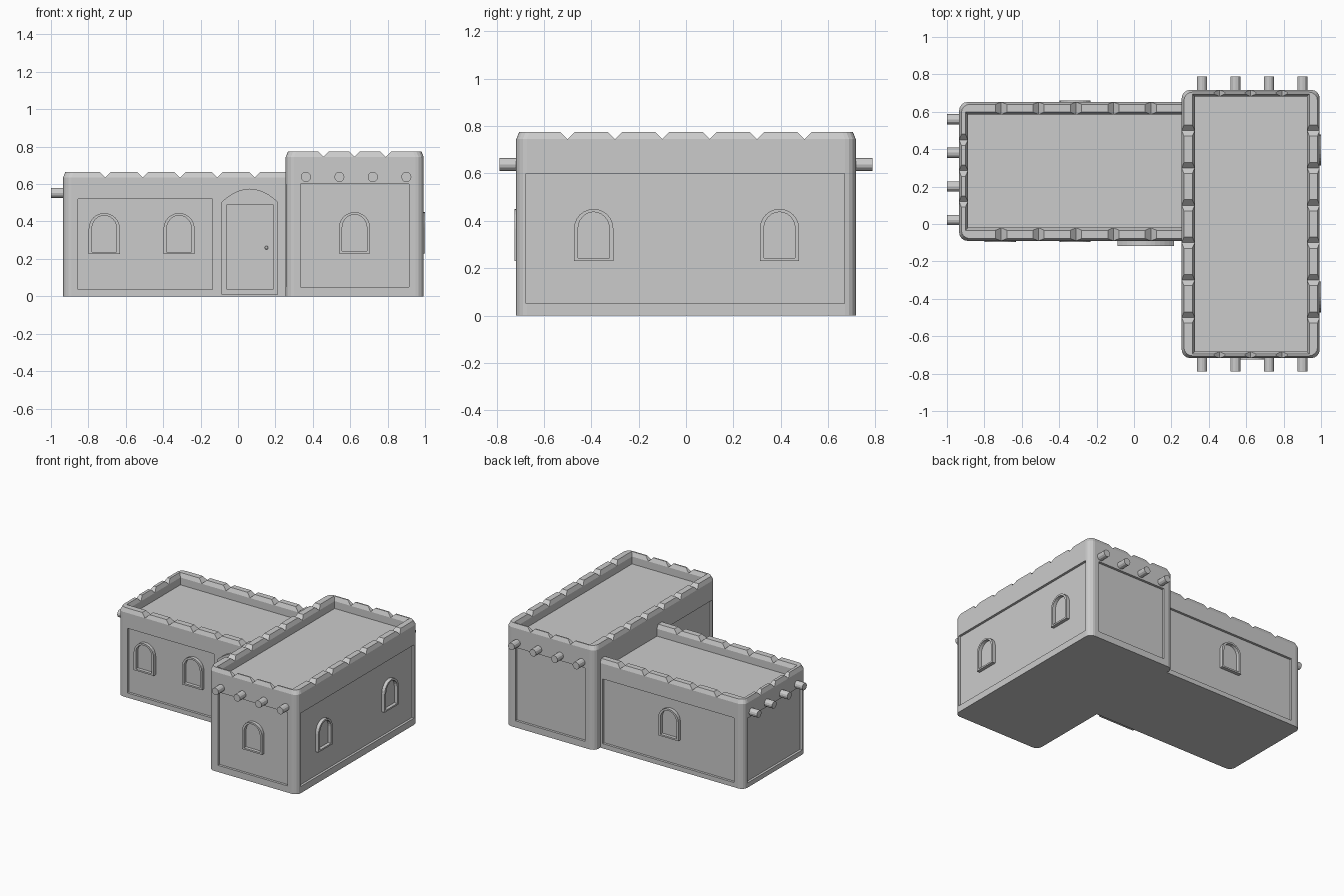
import bpy, bmesh, math
from mathutils import Matrix

if "Cube" in bpy.data.objects:
    bpy.data.objects.remove(bpy.data.objects["Cube"])

FRONT, RIGHT, BACK, LEFT = 0, 90, 180, -90


def finish(name, bm, side=0):
    bmesh.ops.rotate(bm, verts=bm.verts, cent=(0, 0, 0), matrix=Matrix.Rotation(math.radians(side), 3, 'Z'))
    bmesh.ops.recalc_face_normals(bm, faces=bm.faces)
    me = bpy.data.meshes.new(name)
    bm.to_mesh(me)
    bm.free()
    ob = bpy.data.objects.new(name, me)
    bpy.context.collection.objects.link(ob)
    return ob


def add_loft(bm, loops, closed=False):
    """Skin equal-length loops of points; cap the ends or close into a ring."""
    rings = [[bm.verts.new(p) for p in lp] for lp in loops]
    pairs = list(zip(rings, rings[1:]))
    if closed:
        pairs.append((rings[-1], rings[0]))
    else:
        bm.faces.new(rings[0])
        bm.faces.new(rings[-1])
    n = len(rings[0])
    for a, b in pairs:
        for i in range(n):
            j = (i + 1) % n
            bm.faces.new((a[i], a[j], b[j], b[i]))


def rounded_rect(x0, x1, y0, y1, z, r, seg=4):
    pts = []
    for k, (cx, cy) in enumerate([(x1 - r, y1 - r), (x0 + r, y1 - r), (x0 + r, y0 + r), (x1 - r, y0 + r)]):
        for i in range(seg + 1):
            a = math.pi / 2 * (k + i / seg)
            pts.append((cx + r * math.cos(a), cy + r * math.sin(a), z))
    return pts


def slab(bm, u0, u1, y0, y1, z0, z1):
    add_loft(bm, [[(u0, y0, z), (u1, y0, z), (u1, y1, z), (u0, y1, z)] for z in (z0, z1)])


def notch(bm, c, lo, hi, z, along_x):
    # V-shaped prism crossing one parapet wall
    tri = [(c, z - 0.03), (c + 0.05, z + 0.02), (c - 0.05, z + 0.02)]
    add_loft(bm, [[(t, u, h) if along_x else (u, t, h) for u, h in tri] for t in (lo, hi)])


def cut(ob, name, bm):
    cutter = finish(name, bm)
    cutter.hide_render = True
    mod = ob.modifiers.new(name, 'BOOLEAN')
    mod.operation, mod.solver, mod.object = 'DIFFERENCE', 'EXACT', cutter
    bpy.context.view_layer.objects.active = ob
    bpy.ops.object.modifier_apply(modifier=mod.name)
    bpy.data.objects.remove(cutter)


def block(name, box, top, pocket, floor, panels, xn, yn):
    x0, x1, y0, y1 = box
    bm = bmesh.new()
    loops = []
    for z, i in ((0, 0), (top - 0.03, 0), (top, 0.012)):
        loops.append(rounded_rect(x0 + i, x1 - i, y0 + i, y1 - i, z, 0.045))
    add_loft(bm, loops)
    ob = finish(name, bm)
    # sunken roof with sloped inner lip
    a, b, c, d = pocket
    bm = bmesh.new()
    loops = []
    for z, i in ((floor, 0), (top - 0.03, 0), (top + 0.001, 0.014), (top + 0.1, 0.014)):
        loops.append([(a - i, c - i, z), (b + i, c - i, z), (b + i, d + i, z), (a - i, d + i, z)])
    add_loft(bm, loops)
    # recessed wall panels
    for p in panels:
        slab(bm, *p)
    cut(ob, "roof_and_panel_cutter", bm)
    # parapet notches
    bm = bmesh.new()
    for x in xn:
        notch(bm, x, y0 - 0.05, c + 0.01, top, False)
        notch(bm, x, d - 0.01, y1 + 0.05, top, False)
    for y in yn:
        notch(bm, y, x0 - 0.05, a + 0.01, top, True)
        if b < x1:
            notch(bm, y, b - 0.01, x1 + 0.05, top, True)
    cut(ob, "notch_cutter", bm)
    return ob


R = 0.018  # panel recess depth
block("tall_wing", (0.255, 0.993, -0.717, 0.717), 0.775, (0.325, 0.925, -0.682, 0.682), 0.69,
      [(0.335, 0.915, -0.8, -0.717 + R, 0.05, 0.6),
       (0.335, 0.915, 0.717 - R, 0.8, 0.05, 0.6),
       (0.993 - R, 1.1, -0.675, 0.67, 0.05, 0.6),
       (0.2, 0.255 + R, -0.675, -0.13, 0.05, 0.6)],
      (0.457, 0.623, 0.79), [-0.5 + 0.2 * i for i in range(6)])

block("low_wing", (-0.935, 0.31, -0.09, 0.652), 0.665, (-0.888, 0.4, -0.02, 0.585), 0.58,
      [(-0.855, -0.135, -0.2, -0.09 + R, 0.035, 0.52),
       (-0.855, 0.235, 0.652 - R, 0.75, 0.035, 0.52),
       (-1.1, -0.935 + R, -0.045, 0.605, 0.035, 0.52)],
      [-0.71 + 0.2 * i for i in range(5)], (0.12, 0.285, 0.45))


def arch(u, w, z0, zs, rise, y, n=12):
    h = w / 2
    top = [(u + h * math.cos(math.pi * i / n), y, zs + rise * math.sin(math.pi * i / n)) for i in range(n + 1)]
    return [(u - h, y, z0), (u + h, y, z0)] + top


def frame(name, side, outer, inner, y_front, y_back):
    bm = bmesh.new()
    add_loft(bm, [arch(*outer, y_back), arch(*outer, y_front), arch(*inner, y_front), arch(*inner, y_back)], True)
    return finish(name, bm, side)


# Arched window frames: side, position along wall, wall distance, sill height
for side, u, d, z in ((FRONT, 0.623, 0.717, 0.23), (FRONT, -0.715, 0.09, 0.225), (FRONT, -0.315, 0.09, 0.225),
                      (RIGHT, -0.39, 0.993, 0.23), (RIGHT, 0.395, 0.993, 0.23), (BACK, 0.315, 0.652, 0.225)):
    frame("window_frame", side, (u, 0.166, z, z + 0.137, 0.083), (u, 0.132, z + 0.012, z + 0.137, 0.07),
          -d - 0.007, -d + R + 0.005)

# Door surround: low arch above a square-headed opening
h, n = 0.15, 12
bm = bmesh.new()
outer, inner = [], []
for i in range(n + 1):
    u = h * (1 - 2 * i / n)
    outer.append((0.063 + u, 0.505 + 0.07 * (1 - (u / h) ** 2)))
    inner.append((0.063 + u * 0.82, 0.49))
outer = [(0.063 - h, 0.01), (0.063 + h, 0.01)] + outer
inner = [(0.063 - h * 0.82, 0.035), (0.063 + h * 0.82, 0.035)] + inner
add_loft(bm, [[(u, y, z) for u, z in lp] for lp, y in ((outer, -0.07), (outer, -0.117), (inner, -0.117), (inner, -0.07))], True)
finish("door_surround", bm)

# Door leaf with a raised vertical plank
bm = bmesh.new()
slab(bm, -0.065, 0.19, -0.097, -0.07, 0.03, 0.495)
slab(bm, -0.035, 0.005, -0.103, -0.09, 0.035, 0.49)
finish("door", bm)
bm = bmesh.new()
bmesh.ops.create_uvsphere(bm, u_segments=10, v_segments=6, radius=0.01, matrix=Matrix.Translation((0.152, -0.103, 0.26)))
finish("door_knob", bm)


def beam(side, u, z, near, far):
    bm = bmesh.new()
    ring = [(0.027 * math.cos(math.tau * i / 12), 0.027 * math.sin(math.tau * i / 12)) for i in range(12)]
    add_loft(bm, [[(u + a, -d, z + b) for a, b in ring] for d in (near, far)])
    finish("roof_beam", bm, side)


# Projecting roof beams
for x in (0.363, 0.542, 0.721, 0.9):
    beam(FRONT, x, 0.638, 0.69, 0.788)
    beam(BACK, -x, 0.638, 0.69, 0.788)
for y in (0.022, 0.201, 0.381, 0.56):
    beam(LEFT, -y, 0.553, 0.9, 1.0)
